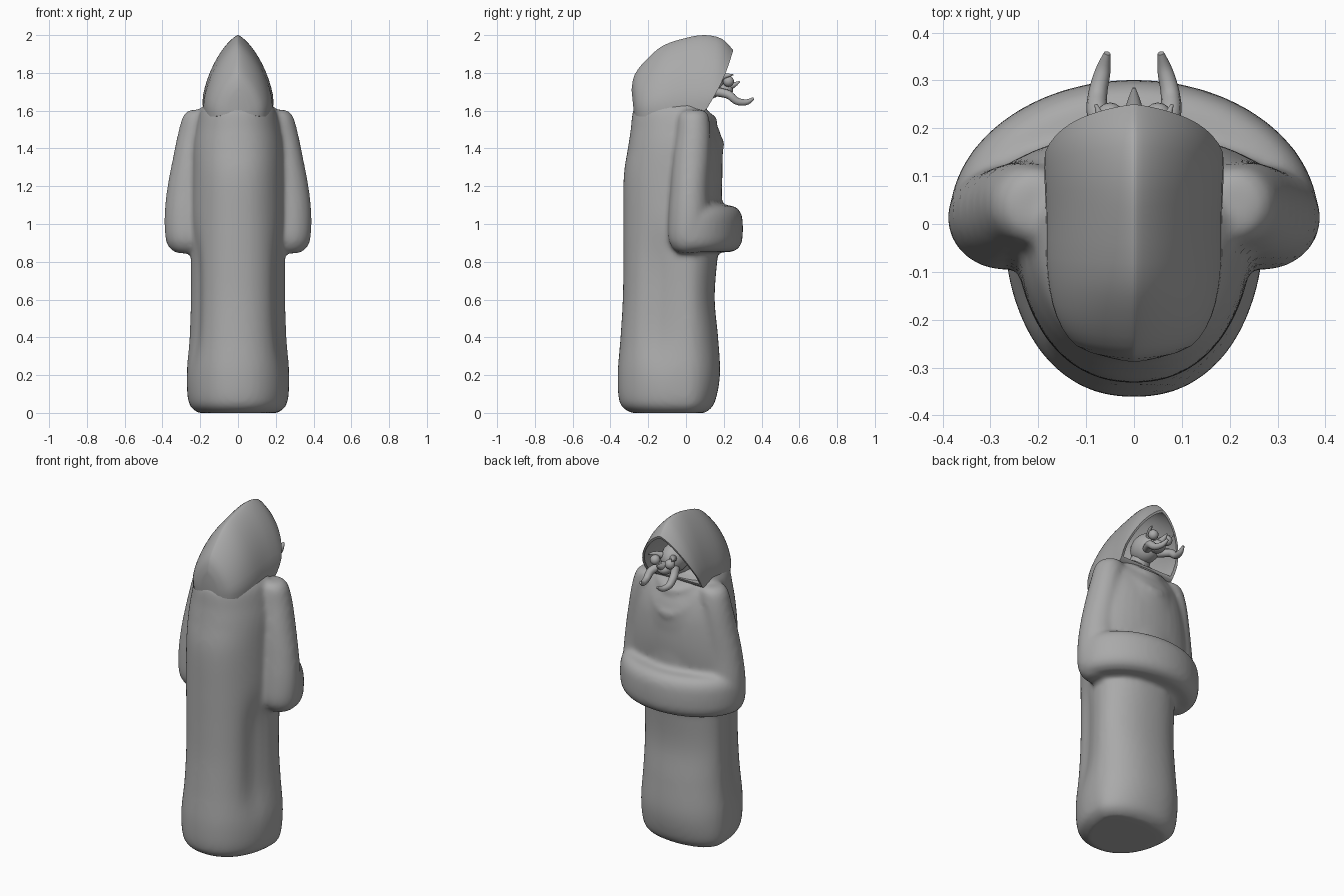
import bpy, bmesh, math
from mathutils import Vector

cube = bpy.data.objects.get("Cube")
if cube:
    bpy.data.objects.remove(cube)

grey = bpy.data.materials.new("plain grey")
grey.use_nodes = True
grey.diffuse_color = (0.4, 0.4, 0.4, 1)
grey.node_tree.nodes["Principled BSDF"].inputs["Base Color"].default_value = (0.4, 0.4, 0.4, 1)


def finish(name, bm, angle=60):
    bmesh.ops.recalc_face_normals(bm, faces=bm.faces)
    mesh = bpy.data.meshes.new(name)
    bm.to_mesh(mesh)
    bm.free()
    mesh.materials.append(grey)
    obj = bpy.data.objects.new(name, mesh)
    bpy.context.collection.objects.link(obj)
    bpy.ops.object.select_all(action='DESELECT')
    obj.select_set(True)
    bpy.context.view_layer.objects.active = obj
    bpy.ops.object.shade_smooth_by_angle(angle=math.radians(angle))
    return obj


def loft(bm, rings):
    """Skin a list of closed point rings and cap both ends."""
    loops = [[bm.verts.new(p) for p in ring] for ring in rings]
    n = len(loops[0])
    for a, b in zip(loops, loops[1:]):
        for i in range(n):
            j = (i + 1) % n
            bm.faces.new((a[i], a[j], b[j], b[i]))
    bm.faces.new(loops[0][::-1])
    bm.faces.new(loops[-1])


def smooth_rows(rows, steps=5):
    """Catmull-Rom interpolation of any tuple rows."""
    out = []
    for k in range(len(rows) - 1):
        p = [rows[max(k - 1, 0)], rows[k], rows[k + 1], rows[min(k + 2, len(rows) - 1)]]
        for s in range(steps):
            t = s / steps
            out.append(tuple(b + 0.5 * t * (c - a + t * (2*a - 5*b + 4*c - d + t * (3*(b - c) + d - a)))
                             for a, b, c, d in zip(*p)))
    return out + [tuple(rows[-1])]


def angles(n):
    return [2 * math.pi * i / n for i in range(n)]


def spow(v, e):
    return math.copysign(abs(v) ** e, v)


def tube(bm, path, sides=12):
    """Round tube through (x, y, z, radius) rows."""
    rows = smooth_rows(path)
    rings = []
    for k, row in enumerate(rows):
        a, b = rows[max(k - 1, 0)], rows[min(k + 1, len(rows) - 1)]
        d = (Vector(b[:3]) - Vector(a[:3])).normalized()
        up = Vector((0, 0, 1)) if abs(d.z) < 0.95 else Vector((0, 1, 0))
        u = d.cross(up).normalized()
        v = u.cross(d)
        rings.append([Vector(row[:3]) + row[3] * (u * math.cos(t) + v * math.sin(t)) for t in angles(sides)])
    loft(bm, rings)


# Robe body: height, half width, back y, front y
robe = bmesh.new()
body = [(0, .21, -.29, .1), (.05, .26, -.35, .15), (.2, .272, -.362, .18), (.4, .258, -.347, .17),
        (.6, .252, -.335, .152), (.8, .252, -.332, .165), (1.0, .25, -.332, .19), (1.25, .245, -.33, .19),
        (1.4, .24, -.308, .195), (1.5, .225, -.293, .175), (1.6, .2, -.28, .115), (1.66, .15, -.24, .08)]
rings = []
for z, w, back, front in smooth_rows(body):
    ring = []
    for t in angles(48):
        s, c = math.sin(t), math.cos(t)
        # hollow fold between the cape and the front of the robe
        fold = math.exp(-((s + .42) / .25) ** 2) * math.exp(-((z - .6) / .33) ** 4)
        y = s * front if s > 0 else -s * (back + .02) - .02 * min(1, -s * 4)
        ring.append((w * spow(c, .9) * (1 - .13 * fold), y, z))
    rings.append(ring)
loft(robe, rings)

# Cloth over chest and shoulders: height, half width, front y
chest = [(1.6, .22, .11), (1.56, .275, .14), (1.5, .3, .165), (1.4, .32, .188),
         (1.25, .345, .193), (1.1, .36, .18), (1.0, .35, .16)]
loft(robe, [[(w * math.cos(t), math.sin(t) * (front if math.sin(t) > 0 else .05), z) for t in angles(40)]
            for z, w, front in smooth_rows(chest, 4)])

# Hanging sleeves: height, centre x, centre y, radius x, radius y
sleeve = [(1.605, .2, .04, .05, .05), (1.575, .21, .04, .08, .08), (1.48, .23, .04, .088, .09),
          (1.35, .25, .03, .095, .098), (1.2, .26, .02, .114, .102), (1.05, .27, .015, .12, .108),
          (.93, .27, .01, .115, .105), (.87, .27, .01, .09, .08), (.845, .27, .01, .05, .045)]
for side in (1, -1):
    loft(robe, [[(side * (cx + rx * math.cos(t)), cy + ry * math.sin(t), z) for t in angles(20)]
                for z, cx, cy, rx, ry in smooth_rows(sleeve, 4)])

# Folded forearms: one muff running across the front
muff = []
for k in range(25):
    a = math.pi * k / 24
    ca, sa = math.cos(a), math.sin(a)
    mid = Vector((.285 * ca, .01 + .19 * sa, .975))
    out = Vector((ca, sa, 0))
    muff.append([mid + out * .102 * spow(math.cos(t), .65) + Vector((0, 0, .125 * spow(math.sin(t), .65)))
                 for t in angles(24)])
loft(robe, muff)

# Draped neck folds
tube(robe, [(-.2, .0, 1.58, .03), (-.15, .1, 1.51, .033), (0, .168, 1.42, .038),
            (.15, .1, 1.51, .033), (.2, .0, 1.58, .03)])
tube(robe, [(-.17, .0, 1.62, .025), (-.12, .08, 1.585, .03), (0, .135, 1.545, .033),
            (.12, .08, 1.585, .03), (.17, .0, 1.62, .025)])
obj = finish("robe", robe)
mod = obj.modifiers.new("merge cloth", 'REMESH')
mod.mode = 'VOXEL'
mod.voxel_size = .014
mod.use_smooth_shade = True
mod = obj.modifiers.new("soften cloth", 'SMOOTH')
mod.factor = .5
mod.iterations = 8

# Hood: top y, top z, bottom y, bottom z, half width; back to rim, then inside
outside = [(-.288, 1.71, -.275, 1.58, .055), (-.272, 1.79, -.25, 1.57, .125), (-.21, 1.87, -.19, 1.57, .168),
           (-.12, 1.945, -.1, 1.57, .188), (0, 1.985, 0, 1.575, .19), (.1, 2.0, .05, 1.585, .192),
           (.19, 1.98, .09, 1.595, .194), (.25, 1.92, .11, 1.61, .194)]
inside = [(.245, 1.905, .112, 1.622, .178), (.16, 1.945, .07, 1.622, .172), (.05, 1.945, 0, 1.625, .165),
          (-.08, 1.88, -.08, 1.63, .14), (-.13, 1.8, -.12, 1.64, .08)]


def arch(row):
    """Rounded gable outline, widest near the foot."""
    ty, tz, by, bz, w = row
    us = [math.sin(math.pi / 2 * i / 14) for i in range(15)]
    outline = [(1, u) for u in us] + [(-1, u) for u in us[-2::-1]]
    ring = []
    for side, u in outline:
        half = w * (1 - u ** 1.9) ** .75 * (.95 + .05 * min(1, u * 5))
        bow = .015 * math.sin(math.pi * u) if ty > 0 else 0
        ring.append((side * half, by + (ty - by) * u + bow, bz + (tz - bz) * u))
    return ring


hood = bmesh.new()
loft(hood, [arch(r) for r in smooth_rows(outside, 3) + smooth_rows(inside, 3)])
finish("hood", hood, 50)


def ball(name, centre, size):
    bm = bmesh.new()
    bmesh.ops.create_uvsphere(bm, u_segments=16, v_segments=10, radius=1)
    for v in bm.verts:
        v.co = Vector([c + s * p for c, s, p in zip(centre, size, v.co)])
    finish(name, bm)


def limb(name, path):
    bm = bmesh.new()
    tube(bm, path, 10)
    finish(name, bm)


# Face inside the hood
ball("head", (0, .1, 1.74), (.075, .1, .085))
ball("snout", (0, .2, 1.71), (.045, .05, .035))
limb("neck", [(0, -.02, 1.58, .07), (0, .04, 1.66, .06), (0, .08, 1.72, .05)])
limb("nose_horn", [(0, .2, 1.72, .025), (0, .25, 1.735, .016), (0, .285, 1.755, .003)])
for side, tag in ((1, "left"), (-1, "right")):
    ball(tag + "_eye", (side * .05, .225, 1.755), (.029, .029, .029))
    limb(tag + "_brow_spike", [(side * .04, .18, 1.77, .02), (side * .065, .215, 1.785, .012),
                               (side * .08, .25, 1.79, .003)])
    limb(tag + "_tusk", [(side * .04, .16, 1.7, .025), (side * .074, .225, 1.685, .023),
                         (side * .076, .27, 1.65, .02), (side * .065, .32, 1.645, .016),
                         (side * .056, .357, 1.665, .007)])
